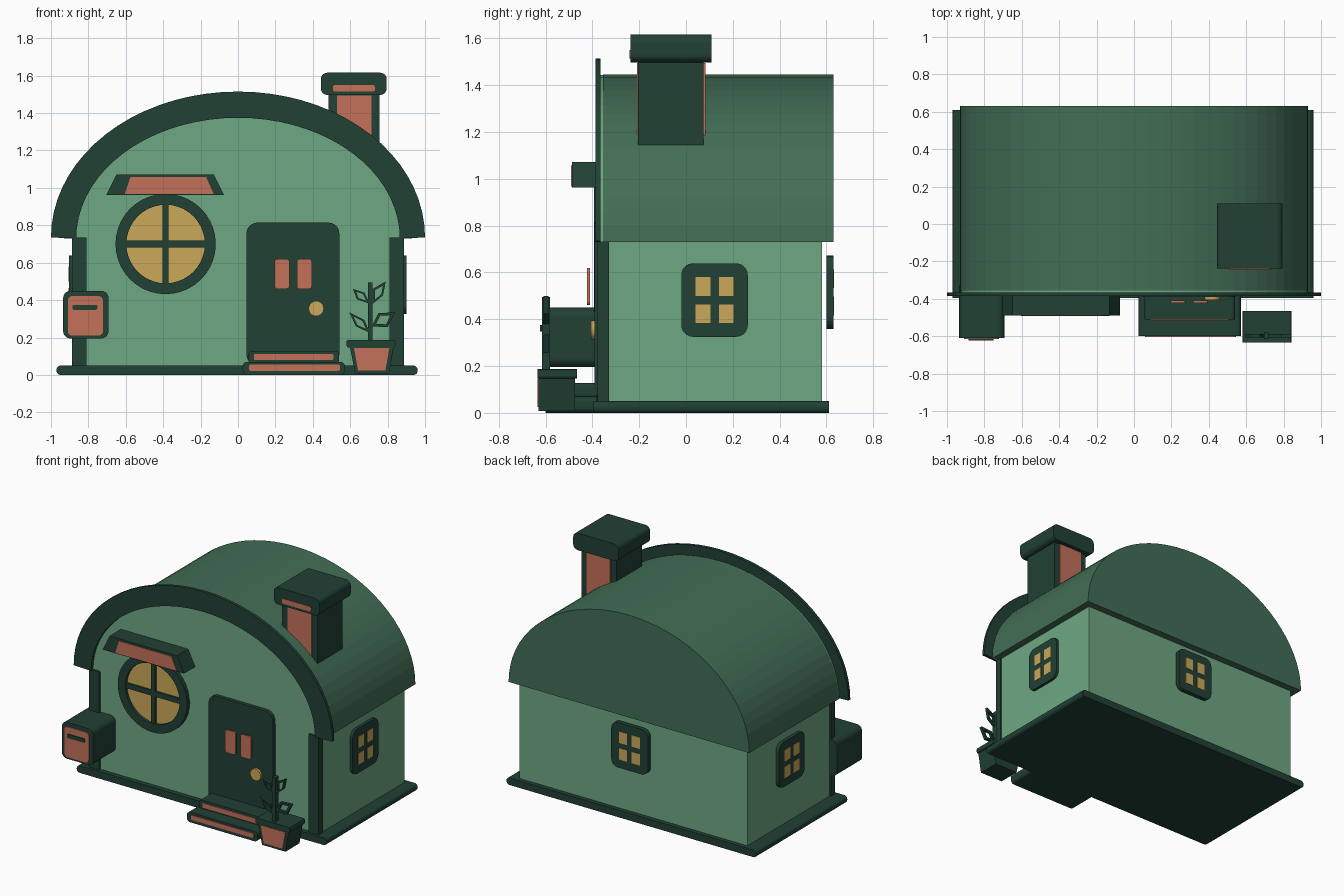
import bpy
import bmesh
from math import sin, cos, pi

if "Cube" in bpy.data.objects:
    bpy.data.objects.remove(bpy.data.objects["Cube"])


def material(name, r, g, b):
    m = bpy.data.materials.new(name)
    m.use_nodes = True
    m.diffuse_color = (r, g, b, 1)
    m.node_tree.nodes["Principled BSDF"].inputs["Base Color"].default_value = (r, g, b, 1)
    return m


DARK = material("dark green", 0.015, 0.052, 0.035)
ROOF = material("roof green", 0.055, 0.156, 0.093)
WALL = material("wall green", 0.155, 0.39, 0.223)
CORAL = material("coral", 0.552, 0.165, 0.1)
GOLD = material("gold", 0.59, 0.392, 0.1)


def finish(name, bm, mat):
    bmesh.ops.recalc_face_normals(bm, faces=bm.faces)
    mesh = bpy.data.meshes.new(name)
    bm.to_mesh(mesh)
    bm.free()
    mesh.materials.append(mat)
    ob = bpy.data.objects.new(name, mesh)
    bpy.context.collection.objects.link(ob)
    return ob


def place(p, depth, axis):
    return (p[0], depth, p[1]) if axis == "y" else (depth, p[0], p[1])


def prism(name, pts, a, b, mat, axis="y"):
    """Extrude an upright outline from depth a to depth b."""
    bm = bmesh.new()
    rows = [[bm.verts.new(place(p, d, axis)) for p in pts] for d in (a, b)]
    for row in rows:
        bm.faces.new(row)
    n = len(pts)
    for i in range(n):
        j = (i + 1) % n
        bm.faces.new((rows[0][i], rows[0][j], rows[1][j], rows[1][i]))
    return finish(name, bm, mat)


def frame(name, outer, inner, a, b, mat, closed=True):
    """Extruded band between two outlines."""
    bm = bmesh.new()
    loops = [[bm.verts.new(place(p, d, "y")) for p in pts]
             for pts, d in ((outer, a), (inner, a), (inner, b), (outer, b))]
    n = len(outer)
    for i in range(n if closed else n - 1):
        j = (i + 1) % n
        for k in range(4):
            p, q = loops[k], loops[(k + 1) % 4]
            bm.faces.new((p[i], p[j], q[j], q[i]))
    if not closed:
        for i in (0, n - 1):
            bm.faces.new([l[i] for l in loops])
    return finish(name, bm, mat)


def rect(x0, x1, z0, z1):
    return [(x0, z0), (x1, z0), (x1, z1), (x0, z1)]


def rounded(x0, x1, z0, z1, r, steps=5):
    pts = []
    corners = ((x1 - r, z1 - r), (x0 + r, z1 - r), (x0 + r, z0 + r), (x1 - r, z0 + r))
    for q, (cx, cz) in enumerate(corners):
        for i in range(steps + 1):
            t = (q + i / steps) * pi / 2
            pts.append((cx + r * cos(t), cz + r * sin(t)))
    return pts


def trapezoid(b0, b1, t0, t1, z0, z1):
    return [(b0, z0), (b1, z0), (t1, z1), (t0, z1)]


def arch(rx, rz, z=0.73, n=36):
    return [(rx * cos(pi * i / n), z + rz * sin(pi * i / n)) for i in range(n + 1)]


def circle(x, z, r, n=40):
    return [(x + r * cos(2 * pi * i / n), z + r * sin(2 * pi * i / n)) for i in range(n)]


# House shell
prism("base", rounded(-0.97, 0.96, 0, 0.05, 0.022), -0.395, 0.61, DARK)
prism("walls", rect(-0.88, 0.88, 0.04, 0.74), -0.33, 0.58, WALL)
prism("front_wall", rect(-0.815, 0.815, 0.04, 0.73), -0.362, -0.32, WALL)
prism("roof", arch(0.93, 0.715), -0.355, 0.63, ROOF)
prism("front_gable", arch(0.928, 0.713), -0.365, -0.355, WALL)
frame("front_arch", arch(1, 0.78, 0.735), arch(0.865, 0.645), -0.386, -0.365, DARK, False)
for side, s in (("left", 1), ("right", -1)):
    x0, x1 = sorted((s * 0.81, s * 0.888))
    prism(side + "_post", rect(x0, x1, 0.04, 0.735), -0.378, -0.33, DARK)


# Small four-pane windows
def small_window(name, c, z, wall, out, axis):
    prism(name + "_frame", rounded(c - 0.142, c + 0.142, z - 0.157, z + 0.157, 0.05),
          wall, out, DARK, axis)
    tip = out + (0.002 if out > 0 else -0.002)
    for u in (-0.05, 0.05):
        for v in (-0.058, 0.058):
            prism(name + "_pane", rect(c + u - 0.032, c + u + 0.032, z + v - 0.04, z + v + 0.04),
                  out, tip, GOLD, axis)


small_window("left_window", 0.122, 0.482, 0.875, 0.9, "x")
small_window("right_window", 0.122, 0.482, -0.875, -0.903, "x")
small_window("back_window", -0.005, 0.515, 0.6, 0.63, "y")

# Round front window with awning
WX, WZ = -0.387, 0.7
prism("round_glass", circle(WX, WZ, 0.22), -0.372, -0.36, GOLD)
frame("round_frame", circle(WX, WZ, 0.268), circle(WX, WZ, 0.21), -0.392, -0.36, DARK)
prism("window_bar_upright", rect(WX - 0.016, WX + 0.016, WZ - 0.215, WZ + 0.215), -0.386, -0.37, DARK)
prism("window_bar_level", rect(WX - 0.215, WX + 0.215, WZ - 0.018, WZ + 0.018), -0.385, -0.37, DARK)
prism("awning", trapezoid(-0.705, -0.075, -0.65, -0.13, 0.962, 1.072), -0.488, -0.36, DARK)
prism("awning_panel", trapezoid(-0.605, -0.13, -0.575, -0.17, 0.968, 1.058), -0.492, -0.488, CORAL)

# Door, panels, knob and steps
prism("door", rounded(0.045, 0.542, 0.05, 0.815, 0.06), -0.39, -0.355, DARK)
for x in (0.195, 0.315):
    prism("door_panel", rounded(x, x + 0.08, 0.46, 0.62, 0.015, 3), -0.422, -0.41, CORAL)
prism("door_knob", circle(0.418, 0.355, 0.041, 20), -0.405, -0.385, GOLD)
prism("lower_step", rounded(0.025, 0.572, 0, 0.07, 0.025), -0.6, -0.38, DARK)
prism("lower_step_strip", rounded(0.06, 0.545, 0.022, 0.055, 0.006, 2), -0.605, -0.6, CORAL)
prism("upper_step", rounded(0.055, 0.54, 0.06, 0.128, 0.02), -0.51, -0.38, DARK)
prism("upper_step_strip", rounded(0.085, 0.51, 0.08, 0.112, 0.006, 2), -0.516, -0.51, CORAL)

# Mailbox
prism("mailbox", rounded(-0.935, -0.692, 0.195, 0.45, 0.04), -0.61, -0.33, DARK)
prism("mailbox_face", rounded(-0.91, -0.722, 0.21, 0.422, 0.025), -0.616, -0.61, CORAL)
prism("mailbox_slot", rounded(-0.885, -0.752, 0.348, 0.375, 0.008, 2), -0.623, -0.616, DARK)

# Chimney
prism("chimney_shaft", rect(0.485, 0.757, 1.145, 1.5), -0.205, 0.075, DARK)
prism("chimney_front_panel", rect(0.528, 0.715, 1.16, 1.495), -0.21, -0.205, CORAL)
prism("chimney_back_panel", rect(0.528, 0.715, 1.185, 1.495), 0.075, 0.084, CORAL)
prism("chimney_cap", rounded(0.443, 0.795, 1.497, 1.616, 0.035), -0.238, 0.11, DARK)
prism("chimney_cap_strip", rounded(0.508, 0.732, 1.515, 1.55, 0.01, 3), -0.242, -0.238, CORAL)

# Plant pot
prism("pot", trapezoid(0.627, 0.808, 0.598, 0.832, 0.008, 0.15), -0.63, -0.475, DARK)
prism("pot_panel", trapezoid(0.642, 0.788, 0.62, 0.81, 0.025, 0.145), -0.634, -0.63, CORAL)
prism("pot_rim", rounded(0.58, 0.842, 0.147, 0.187, 0.01, 2), -0.634, -0.465, DARK)

# Plant: stem with hollow leaves
prism("stem", rect(0.695, 0.72, 0.18, 0.495), -0.615, -0.58, DARK)
leaves = (
    [(0.72, 0.46), (0.79, 0.5), (0.775, 0.425), (0.72, 0.38)],
    [(0.715, 0.26), (0.75, 0.33), (0.84, 0.335), (0.8, 0.255)],
    [(0.705, 0.38), (0.675, 0.44), (0.615, 0.46), (0.635, 0.405)],
    [(0.705, 0.225), (0.675, 0.295), (0.595, 0.335), (0.63, 0.26)],
)
for leaf in leaves:
    cx, cz = (sum(p[k] for p in leaf) / 4 for k in (0, 1))
    inner = [(cx + 0.62 * (x - cx), cz + 0.62 * (z - cz)) for x, z in leaf]
    frame("leaf", leaf, inner, -0.608, -0.587, DARK)
